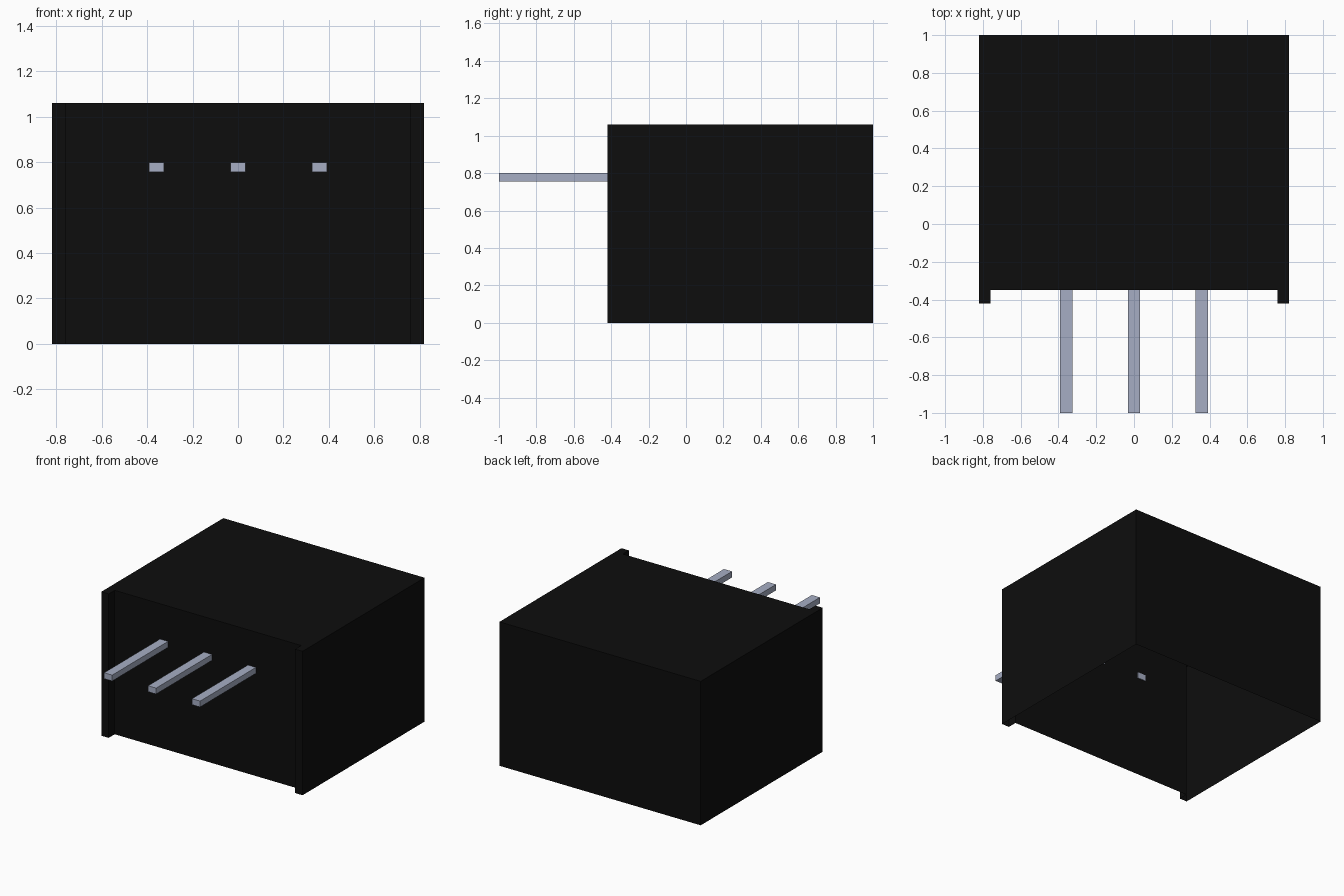
import bpy
import bmesh

cube = bpy.data.objects.get("Cube")
if cube:
    bpy.data.objects.remove(cube, do_unlink=True)


def material(name, rgb):
    m = bpy.data.materials.new(name)
    m.use_nodes = True
    m.diffuse_color = (*rgb, 1)
    m.node_tree.nodes["Principled BSDF"].inputs["Base Color"].default_value = (*rgb, 1)
    return m


def add_object(name, bm, mat):
    me = bpy.data.meshes.new(name)
    bm.to_mesh(me)
    bm.free()
    me.materials.append(mat)
    ob = bpy.data.objects.new(name, me)
    bpy.context.collection.objects.link(ob)
    return ob


black = material("black_plastic", (0.004, 0.004, 0.004))
metal = material("pin_metal", (0.38, 0.42, 0.55))

# Case: plan outline with two front corner ribs, walls and lid, open underneath
HEIGHT = 1.06
half = [(0.82, 1.0), (0.82, -0.42), (0.76, -0.42), (0.76, -0.35)]
outline = half + [(-x, y) for x, y in reversed(half)]
bm = bmesh.new()
low = [bm.verts.new((x, y, 0)) for x, y in outline]
high = [bm.verts.new((x, y, HEIGHT)) for x, y in outline]
n = len(outline)
for i in range(n):
    j = (i + 1) % n
    bm.faces.new((low[j], low[i], high[i], high[j]))
bm.faces.new(list(reversed(high)))
add_object("case", bm, black)

# Three flat contact pins, just piercing the front wall
PIN_W, PIN_H, PIN_Z = 0.066, 0.044, 0.778
Y0, Y1 = -1.0, -0.345
for name, x in (("right_pin", -0.358), ("middle_pin", 0), ("left_pin", 0.358)):
    bm = bmesh.new()
    bmesh.ops.create_cube(bm, size=1)
    bmesh.ops.scale(bm, vec=(PIN_W, Y1 - Y0, PIN_H), verts=bm.verts)
    bmesh.ops.translate(bm, vec=(x, (Y0 + Y1) / 2, PIN_Z), verts=bm.verts)
    add_object(name, bm, metal)
